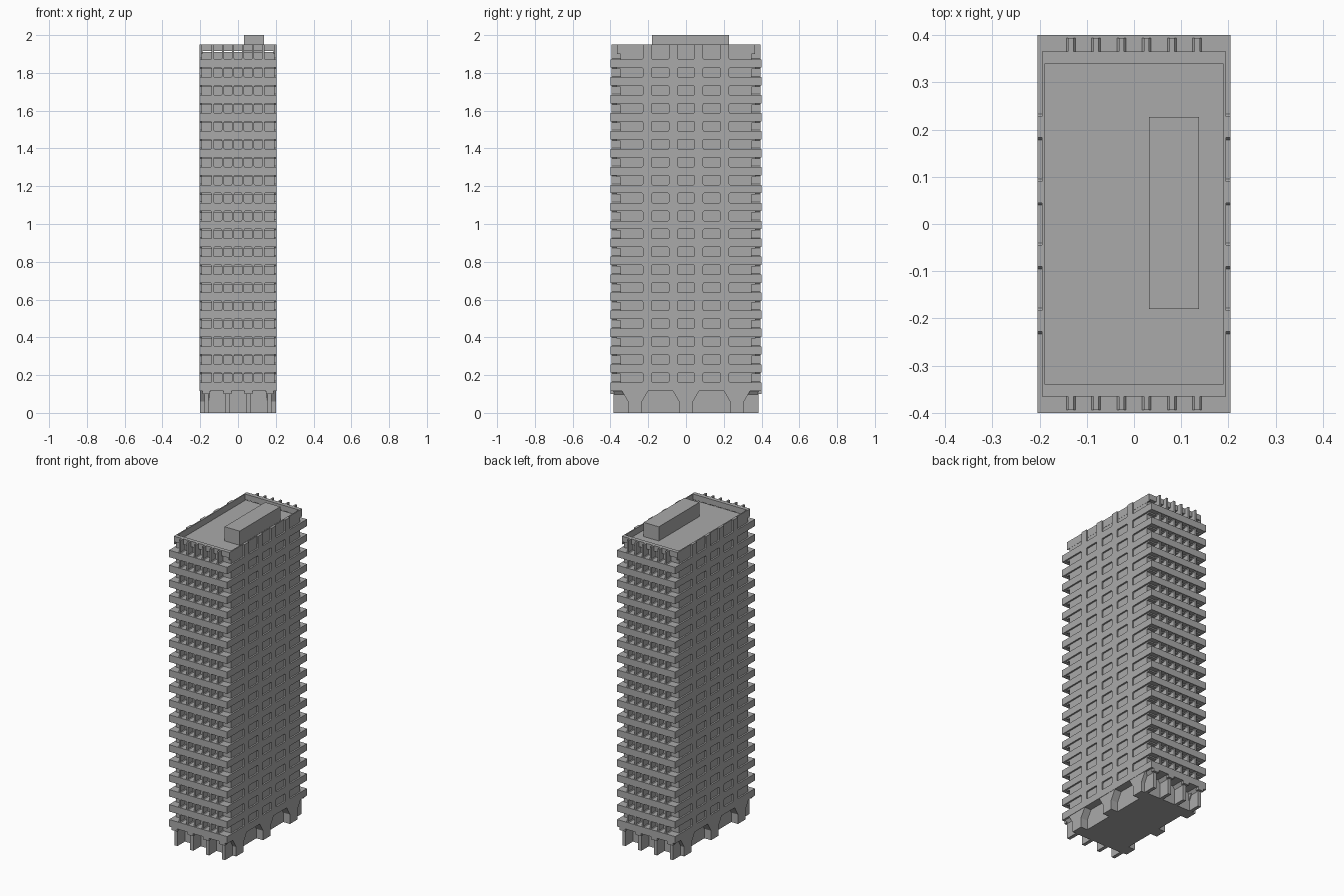
import bpy, bmesh

if "Cube" in bpy.data.objects:
    bpy.data.objects.remove(bpy.data.objects["Cube"])

mat = bpy.data.materials.new("concrete grey")
mat.diffuse_color = (0.4, 0.4, 0.4, 1)
mat.use_nodes = True
mat.node_tree.nodes["Principled BSDF"].inputs["Base Color"].default_value = mat.diffuse_color

W, L = 0.204, 0.40          # outer half width and half length
CX, CY = 0.194, 0.347       # recessed glazed wall half sizes
Z0, PITCH, WIN, N = 0.162, 0.095, 0.051, 19
TOP = 1.95


def finish(bm, name):
    bmesh.ops.recalc_face_normals(bm, faces=bm.faces)
    me = bpy.data.meshes.new(name)
    bm.to_mesh(me)
    bm.free()
    ob = bpy.data.objects.new(name, me)
    me.materials.append(mat)
    bpy.context.collection.objects.link(ob)
    return ob


def box(bm, x0, x1, y0, y1, z0, z1):
    vs = [bm.verts.new((x, y, z)) for z in (z0, z1)
          for x, y in ((x0, y0), (x1, y0), (x1, y1), (x0, y1))]
    for f in ((3, 2, 1, 0), (4, 5, 6, 7), (0, 1, 5, 4), (1, 2, 6, 5), (2, 3, 7, 6), (3, 0, 4, 7)):
        bm.faces.new([vs[i] for i in f])


def prism(bm, profile, d0, d1, axis):
    """Extrude a (horizontal, z) profile along x or y."""
    def put(h, z, d):
        return bm.verts.new((d, h, z) if axis == 'x' else (h, d, z))
    a = [put(h, z, d0) for h, z in profile]
    b = [put(h, z, d1) for h, z in profile]
    bm.faces.new(a[::-1])
    bm.faces.new(b)
    n = len(a)
    for i in range(n):
        j = (i + 1) % n
        bm.faces.new((a[i], a[j], b[j], b[i]))


def pier_profile(c, hw, z0, z1, flare_w, flare_h, bottom=True, top=True):
    """Vertical pier outline, flared where it meets the slabs."""
    right = []
    right += [(hw + flare_w, z0), (hw, z0 + flare_h)] if bottom else [(hw, z0)]
    right += [(hw, z1 - flare_h), (hw + flare_w, z1)] if top else [(hw, z1)]
    return [(c + h, z) for h, z in right] + [(c - h, z) for h, z in right[::-1]]


# Glazed core
bm = bmesh.new()
box(bm, -CX, CX, -CY, CY, 0.117, 1.91)
finish(bm, "glazed_core")

# Floor bands and the small lintels under them on the ends
bm = bmesh.new()
box(bm, -W, W, -L, L, 0.117, Z0)
for i in range(N - 1):
    z = Z0 + i * PITCH
    box(bm, -W, W, -L, L, z + WIN, z + PITCH)
finish(bm, "floor_bands")

bm = bmesh.new()
for i in range(N - 1):
    z = Z0 + i * PITCH + WIN
    for s in (-1, 1):
        box(bm, -CX, CX, *sorted((s * 0.345, s * 0.368)), z - 0.008, z + 0.002)
finish(bm, "end_lintels")

# Piers between side windows, and fins between end windows
sides, ends = bmesh.new(), bmesh.new()
for i in range(N):
    last = i == N - 1
    z = Z0 + i * PITCH
    zt = TOP if last else z + WIN
    for s in (-1, 1):
        for c in (-0.2055, -0.0675, 0.0675, 0.2055):
            prism(sides, pier_profile(c, 0.0225, z, zt, 0.005, 0.006, top=not last),
                  s * 0.19, s * W, 'x')
        for k in range(6):
            c = (k - 2.5) * 0.0535
            prism(ends, pier_profile(c, 0.0055, z, zt, 0.004, 0.005, top=not last),
                  s * 0.345, s * 0.394, 'y')
finish(sides, "side_window_piers")
finish(ends, "end_window_fins")

# Roof parapet and rooftop plant room
bm = bmesh.new()
for s in (-1, 1):
    box(bm, *sorted((s * 0.188, s * 0.195)), -0.365, 0.365, 1.90, TOP)
    box(bm, -0.188, 0.188, *sorted((s * 0.34, s * 0.365)), 1.915, TOP)
finish(bm, "roof_parapet")

bm = bmesh.new()
box(bm, 0.032, 0.138, -0.18, 0.227, 1.90, 2.0)
finish(bm, "plant_room")

# Ground floor core, flared side piers and end fins
bm = bmesh.new()
box(bm, -0.155, 0.155, -0.31, 0.31, 0, 0.118)
finish(bm, "ground_core")

bm = bmesh.new()
for s in (-1, 1):
    for c in (-0.27, 0, 0.27):
        prism(bm, [(c - 0.037, 0), (c + 0.037, 0), (c + 0.037, 0.06), (c + 0.07, 0.117),
                   (c - 0.07, 0.117), (c - 0.037, 0.06)], s * 0.15, s * 0.202, 'x')
finish(bm, "ground_side_piers")

bm = bmesh.new()
for s in (-1, 1):
    for c in (-0.167, -0.0555, 0.0555, 0.167):
        prism(bm, pier_profile(c, 0.011, 0, 0.117, 0.014, 0.02, bottom=False),
              s * 0.30, s * 0.385, 'y')
        box(bm, c - 0.02, c + 0.02, *sorted((s * 0.38, s * L)), 0.10, 0.117)
finish(bm, "ground_end_fins")
